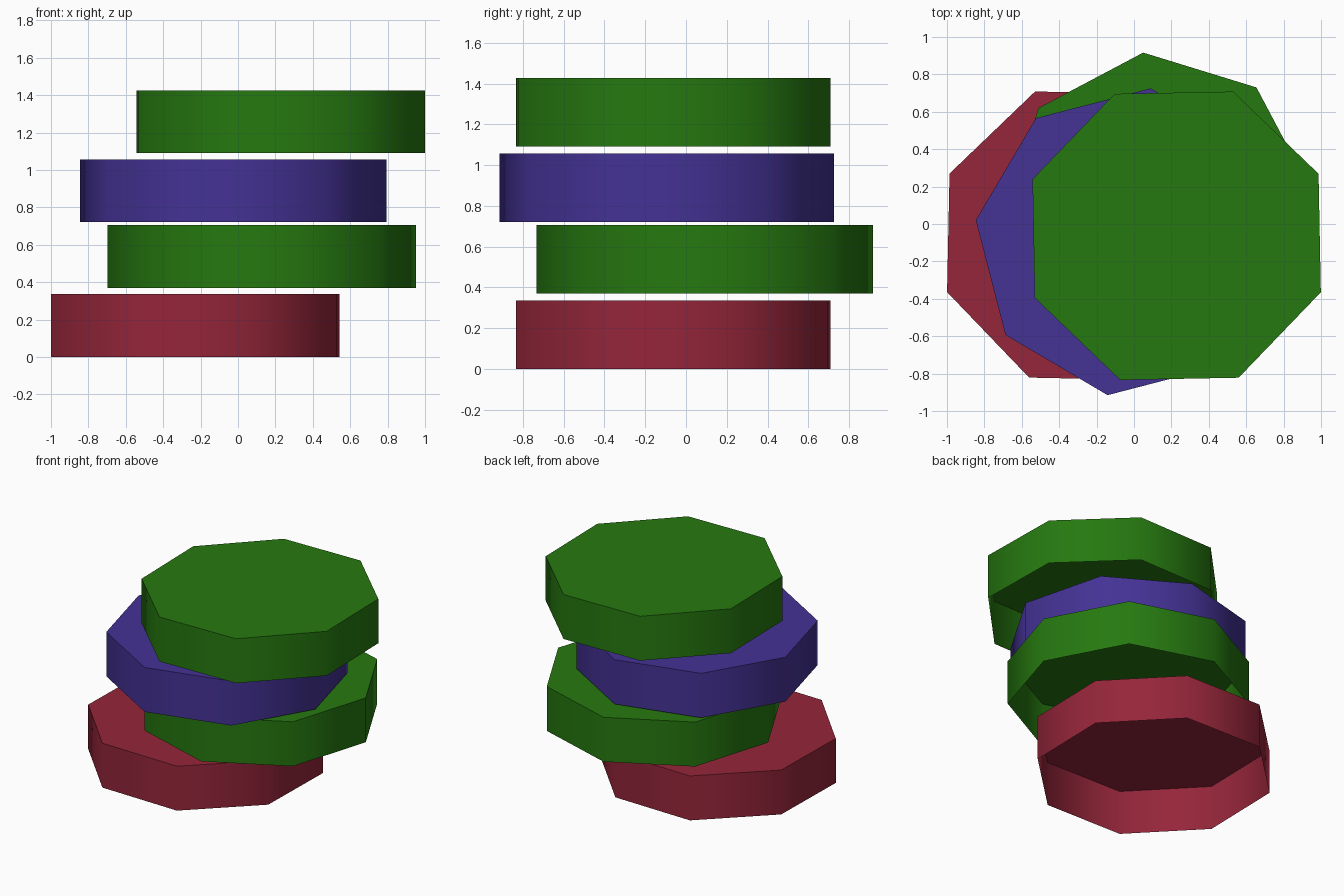
import bpy, bmesh
from math import radians
from mathutils import Matrix

cube = bpy.data.objects.get("Cube")
if cube:
    bpy.data.objects.remove(cube, do_unlink=True)

RADIUS, HEIGHT = 0.828, 0.336


def material(name, rgb):
    mat = bpy.data.materials.new(name)
    mat.use_nodes = True
    mat.diffuse_color = (*rgb, 1)
    mat.node_tree.nodes["Principled BSDF"].inputs["Base Color"].default_value = (*rgb, 1)
    return mat


red = material("dark_red", (0.30, 0.019, 0.042))
green = material("leaf_green", (0.019, 0.19, 0.005))
purple = material("deep_purple", (0.058, 0.032, 0.30))


# Eight-sided lid: a top cap and a thin wall, open underneath
def lid(name, x, y, bottom, turn, mat):
    bm = bmesh.new()
    bmesh.ops.create_cone(bm, cap_ends=True, segments=8, radius1=RADIUS,
                          radius2=RADIUS, depth=HEIGHT,
                          matrix=Matrix.Rotation(radians(turn), 4, "Z"))
    bm.normal_update()
    bmesh.ops.delete(bm, geom=[f for f in bm.faces if f.normal.z < -0.9],
                     context="FACES_ONLY")
    mesh = bpy.data.meshes.new(name)
    bm.to_mesh(mesh)
    bm.free()
    mesh.materials.append(mat)
    obj = bpy.data.objects.new(name, mesh)
    obj.location = (x, y, bottom + HEIGHT / 2)
    bpy.context.collection.objects.link(obj)
    # Round the wall shading, keep the rim sharp
    bpy.ops.object.select_all(action="DESELECT")
    obj.select_set(True)
    bpy.context.view_layer.objects.active = obj
    bpy.ops.object.shade_smooth_by_angle(angle=radians(60))


# Loose stack, from the ground up
lid("bottom_lid", -0.228, -0.063, 0, 21.3, red)
lid("lower_middle_lid", 0.127, 0.092, 0.369, 5.4, green)
lid("upper_middle_lid", -0.026, -0.095, 0.721, -8, purple)
lid("top_lid", 0.228, -0.063, 1.09, 23.6, green)
